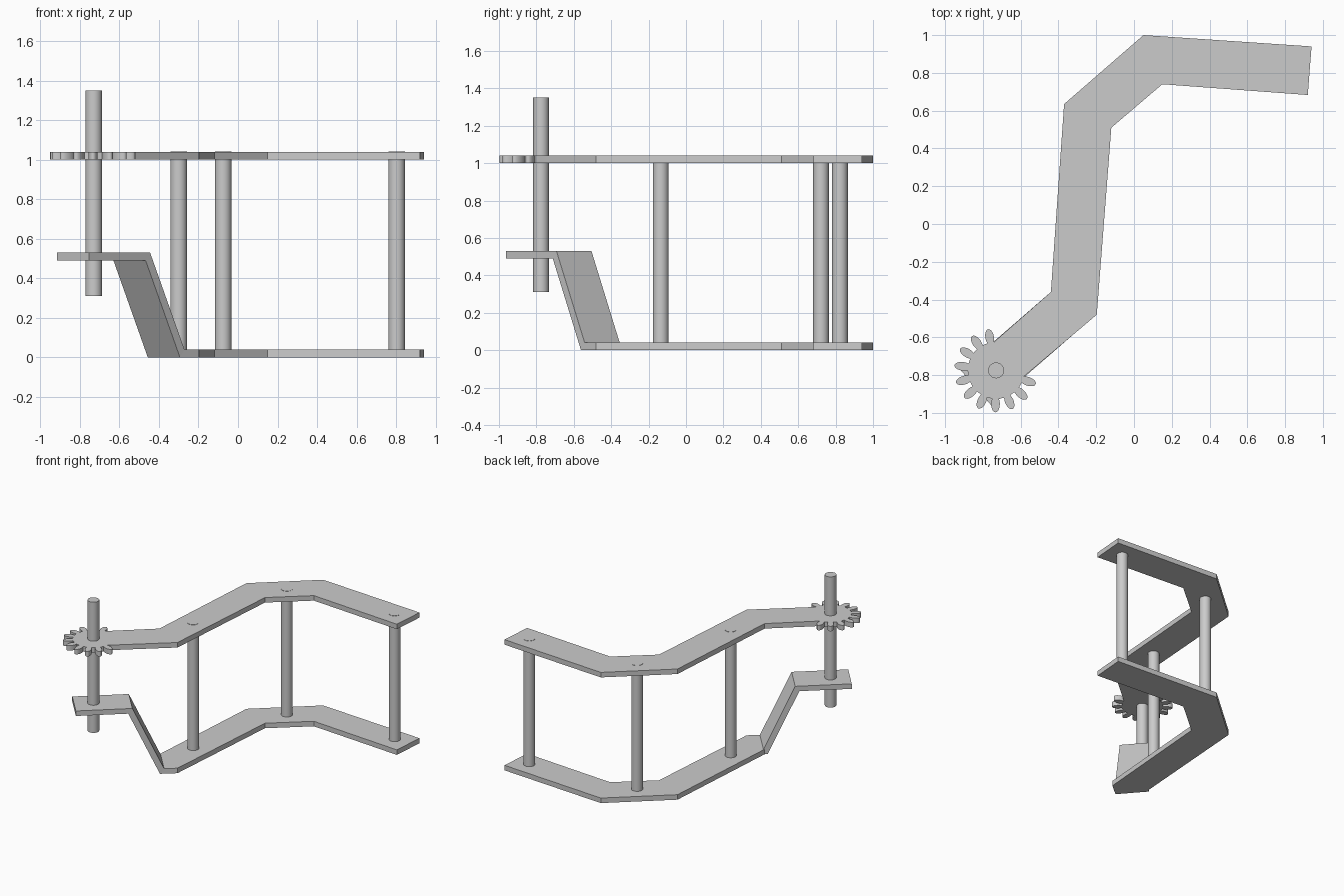
import bpy, bmesh, math
from mathutils import Vector

if "Cube" in bpy.data.objects:
    bpy.data.objects.remove(bpy.data.objects["Cube"])

T = 0.04                                  # plate thickness
U = Vector((-0.755, -0.656, 0))           # direction of the short front arm
N = Vector((-0.656, 0.755, 0))            # across the arm
W0, W1 = -0.231, 0.017                    # arm edges measured along N
AXLE = Vector((-0.73, -0.775, 0))


def arm(s, w, z):
    return U * s + N * w + Vector((0, 0, z))


def loft(name, a, b):
    """Closed solid between two matching outlines."""
    bm = bmesh.new()
    va = [bm.verts.new(p) for p in a]
    vb = [bm.verts.new(p) for p in b]
    bm.faces.new(va)
    bm.faces.new(vb)
    n = len(va)
    for i in range(n):
        j = (i + 1) % n
        bm.faces.new((va[i], va[j], vb[j], vb[i]))
    bmesh.ops.recalc_face_normals(bm, faces=bm.faces)
    me = bpy.data.meshes.new(name)
    bm.to_mesh(me)
    bm.free()
    ob = bpy.data.objects.new(name, me)
    bpy.context.collection.objects.link(ob)
    return ob


def rod(name, x, y, z0, z1):
    bpy.ops.mesh.primitive_cylinder_add(vertices=32, radius=0.042, depth=z1 - z0,
                                        location=(x, y, (z0 + z1) / 2))
    bpy.context.object.name = name
    bpy.ops.object.shade_smooth_by_angle(angle=math.radians(35))


# shared zigzag outline, from the inner bend round to the outer bend
bends = [(-0.197, -0.48), (-0.12, 0.51), (0.15, 0.74), (0.92, 0.683),
         (0.94, 0.94), (0.05, 1.0), (-0.37, 0.635), (-0.44, -0.36)]

# upper plate, ending in a partial gear with oval teeth
gear = []
for k in range(11):
    ang = math.radians(101 + 24 * k)
    d = Vector((math.cos(ang), math.sin(ang), 0))
    e = Vector((-d.y, d.x, 0))
    for i in range(15):
        t = math.radians(-130 + 260 * i / 14)
        gear.append(AXLE + d * (0.178 + 0.044 * math.cos(t)) + e * 0.023 * math.sin(t))
outline = [Vector((x, y, 0)) for x, y in bends] + gear
upper = loft("upper_plate", [p + Vector((0, 0, 1.0)) for p in outline],
             [p + Vector((0, 0, 1.0 + T)) for p in outline])
bpy.ops.object.select_all(action='DESELECT')
bpy.context.view_layer.objects.active = upper
upper.select_set(True)
bpy.ops.object.shade_smooth_by_angle(angle=math.radians(35))

# lower plate, stopping at the mitred fold
flat = [Vector((x, y, 0)) for x, y in bends]
loft("lower_plate", flat + [arm(0.59, W1, 0), arm(0.59, W0, 0)],
     [p + Vector((0, 0, T)) for p in flat] + [arm(0.56, W1, T), arm(0.56, W0, T)])

# ramp and raised tab, folded up from the lower plate
fold = [(0.59, 0), (0.82, 0.49), (1.2, 0.49), (1.2, 0.53), (0.79, 0.53), (0.56, T)]
loft("raised_tab", [arm(s, W0, z) for s, z in fold], [arm(s, W1, z) for s, z in fold])

# spacer posts and gear axle
for i, (x, y) in enumerate([(-0.30, -0.135), (-0.075, 0.722), (0.803, 0.823)]):
    rod(f"post_{i + 1}", x, y, 0.0, 1.042)
rod("axle", AXLE.x, AXLE.y, 0.31, 1.35)
